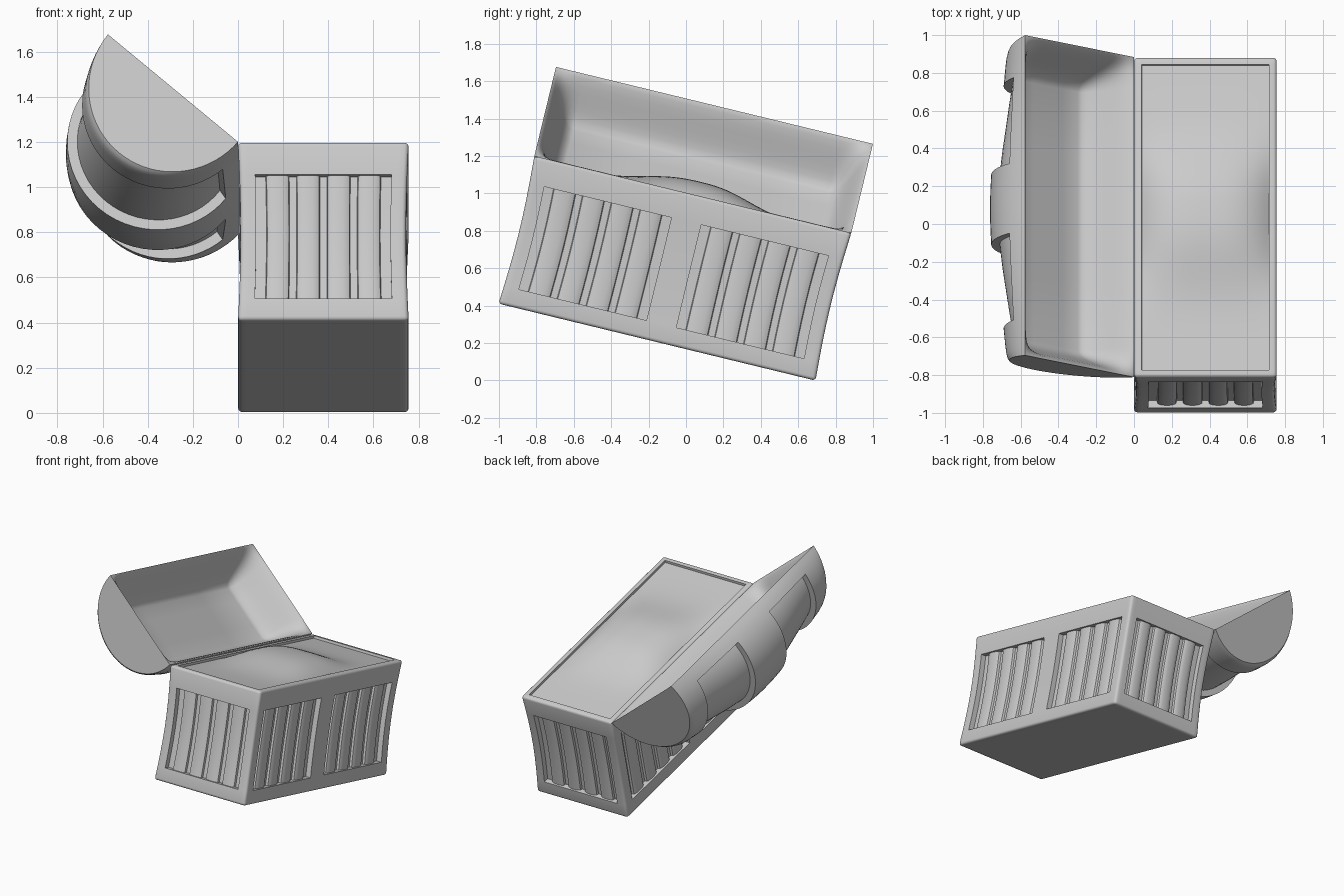
import bpy, bmesh, math
from mathutils import Matrix, Vector

if "Cube" in bpy.data.objects:
    bpy.data.objects.remove(bpy.data.objects["Cube"])

W, L, H = 0.378, 0.872, 0.8125          # half width, half length, height of the chest
PLACE = Matrix.Translation((0.378, -0.155, 0.205)) @ Matrix.Rotation(math.radians(-13.64), 4, 'X')

grey = bpy.data.materials.new("light_grey")
grey.diffuse_color = (0.6, 0.6, 0.6, 1)
grey.use_nodes = True
grey.node_tree.nodes["Principled BSDF"].inputs["Base Color"].default_value = grey.diffuse_color


def finish(name, bm, angle=35):
    bmesh.ops.recalc_face_normals(bm, faces=bm.faces)
    me = bpy.data.meshes.new(name)
    bm.to_mesh(me)
    bm.free()
    ob = bpy.data.objects.new(name, me)
    bpy.context.collection.objects.link(ob)
    me.materials.append(grey)
    ob.matrix_world = PLACE
    bpy.ops.object.select_all(action='DESELECT')
    ob.select_set(True)
    bpy.context.view_layer.objects.active = ob
    bpy.ops.object.shade_smooth_by_angle(angle=math.radians(angle))
    return ob


def waist(bm):
    """Pinch the walls slightly at mid height."""
    for v in bm.verts:
        k = math.sin(math.pi * min(max(v.co.z / H, 0), 1))
        v.co.x *= 1 - 0.012 * k / W
        v.co.y *= 1 - 0.016 * k / L


def sink(bm, test, vec):
    """Push the faces that pass the test inward as one region."""
    faces = [f for f in bm.faces if test(f)]
    new = bmesh.ops.extrude_face_region(bm, geom=faces)['geom']
    bmesh.ops.translate(bm, verts=[g for g in new if isinstance(g, bmesh.types.BMVert)], vec=vec)
    bmesh.ops.delete(bm, geom=faces, context='FACES')


# Chest body with rounded edges, recessed side panels and a recessed top
bm = bmesh.new()
bmesh.ops.create_cube(bm, size=1, matrix=Matrix.Translation((0, 0, H / 2)) @ Matrix.Diagonal((2 * W, 2 * L, H, 1)))
bmesh.ops.bevel(bm, geom=bm.edges[:], offset=0.018, segments=3, profile=0.5, affect='EDGES')
PX, Y0, Y1, Z0, Z1 = 0.307, 0.083, 0.79, 0.1, 0.665
cuts = [((s * a, 0, 0), (1, 0, 0)) for a in (PX, 0.337) for s in (-1, 1)]
cuts += [((0, s * a, 0), (0, 1, 0)) for a in (Y0, Y1, 0.832) for s in (-1, 1)]
cuts += [((0, 0, Z0 + (Z1 - Z0) * i / 6), (0, 0, 1)) for i in range(7)]
for co, no in cuts:
    bmesh.ops.bisect_plane(bm, geom=bm.verts[:] + bm.edges[:] + bm.faces[:], plane_co=co, plane_no=no)


def in_height(f):
    return Z0 < f.calc_center_median().z < Z1


for s in (-1, 1):
    for e in (-1, 1):
        sink(bm, lambda f: f.normal.x * s > 0.9 and in_height(f) and abs(f.calc_center_median().x) > W - 0.01
             and Y0 < f.calc_center_median().y * e < Y1, (-s * 0.04, 0, 0))
    sink(bm, lambda f: f.normal.y * s > 0.9 and in_height(f) and abs(f.calc_center_median().y) > L - 0.01
         and abs(f.calc_center_median().x) < PX, (0, -s * 0.04, 0))
sink(bm, lambda f: f.normal.z > 0.9 and f.calc_center_median().z > H - 0.01
     and abs(f.calc_center_median().x) < 0.337 and abs(f.calc_center_median().y) < 0.832, (0, 0, -0.05))
waist(bm)
finish("chest_body", bm)


# Rounded slats standing in the panels
def slat(bm, origin, along, out, width):
    rows = []
    for i in range(7):
        z = Z0 + (Z1 - Z0) * i / 6
        row = []
        for j in range(9):
            a = math.pi * j / 8
            p = origin + along * (-math.cos(a) * width / 2) + out * (-0.042 + 0.029 * math.sin(a) ** 0.5)
            row.append(bm.verts.new((p.x, p.y, z)))
        rows.append(row)
    for r, q in zip(rows, rows[1:]):
        for j in range(8):
            bm.faces.new((r[j], r[j + 1], q[j + 1], q[j]))


bm = bmesh.new()
X, Y = Vector((1, 0, 0)), Vector((0, 1, 0))
for s in (-1, 1):
    for i in range(4):
        slat(bm, Y * (s * L) + X * (0.138 * (i - 1.5)), X, Y * s, 0.107)
        for e in (-1, 1):
            slat(bm, X * (s * W) + Y * (e * (Y0 + Y1) / 2 + 0.16 * (i - 1.5)), Y, X * s, 0.125)
waist(bm)
finish("panel_slats", bm)

# Heaped contents
bm = bmesh.new()
bmesh.ops.create_grid(bm, x_segments=24, y_segments=48, size=1)
for v in bm.verts:
    x, y = v.co.x, v.co.y * 0.834
    bump = math.exp(-(abs(y - 0.03) / (0.33 if y > 0.03 else 0.38)) ** 2.5) * (1 - min(abs(x), 1) ** 3)
    v.co = (x * 0.338, y, H - 0.018 + 0.093 * bump)
finish("contents", bm)

# Open lid: hinge on the left top edge; U runs across the opening, N points out of the dome
U, N = Vector((-0.762, 0, 0.648)), Vector((-0.648, 0, -0.762))
CENTRE = Vector((-W, 0, H)) + U * W


def lid_point(y, u, n):
    return CENTRE + U * u + N * n + Vector((0, y, 0))


def patch(bm, stations, across, func):
    rows = [[bm.verts.new(lid_point(y, *func(y, e, a))) for a in across] for y, e in stations]
    faces = []
    for i in range(len(rows) - 1):
        for j in range(len(across) - 1):
            faces.append((bm.faces.new((rows[i][j], rows[i][j + 1], rows[i + 1][j + 1], rows[i + 1][j])), j))
    return rows, faces


def mirrored(half):
    return [(-y, e) for y, e in half] + [(y, e) for y, e in reversed(half) if y > 0]


def dome(y, e, a):
    r = W + e * max(math.sin(a), 0)
    return r * math.cos(a), r * math.sin(a)


# Outer dome swelling toward the centre strap, with two sunken panels
angles = [math.radians(5 * i) for i in range(37)]
outer = mirrored([(L, -0.008), (0.855, 0.004), (0.82, 0.014), (0.76, 0.022), (0.66, 0.036), (0.56, 0.058),
                  (0.45, 0.08), (0.33, 0.104), (0.19, 0.126), (0.1, 0.132), (0, 0.135)])
bm = bmesh.new()
rows, faces = patch(bm, outer, angles, dome)
for r in (rows[0], rows[-1]):
    bm.faces.new(r)
for s in (-1, 1):
    region = [f for f, j in faces if f.is_valid and 3 <= j < 33
              and 0.19 < s * f.calc_center_median().y < 0.66]
    new = bmesh.ops.extrude_face_region(bm, geom=region)['geom']
    for v in [g for g in new if isinstance(g, bmesh.types.BMVert)]:
        d = v.co - CENTRE
        d.y = 0
        v.co -= d.normalized() * 0.045
    bmesh.ops.delete(bm, geom=region, context='FACES')
# End faces lean inward toward the crown
for v in bm.verts:
    n = (v.co - CENTRE).dot(N)
    k = max(abs(v.co.y) - 0.76, 0) / (L - 0.76)
    v.co.y -= math.copysign(0.05 * k * n / W, v.co.y)
finish("lid_dome", bm, angle=30)


# Lid lining: a hollow with a flat floor and soft sloping walls
def slope(d, width):
    return math.sin(math.pi / 2 * min(max(d / width, 0), 1)) ** 1.5


def hollow(y, e, u):
    return u, 0.26 * slope(W - abs(u), 0.17) * slope(L - abs(y), 0.17)


steps = [0, 0.008, 0.02, 0.04, 0.06, 0.08, 0.1, 0.12, 0.145, 0.17]
across = [W - d for d in steps]
across = across + [0.1, 0, -0.1] + [-u for u in reversed(across)]
bm = bmesh.new()
patch(bm, mirrored([(L - d, 0) for d in steps] + [(0.35, 0), (0, 0)]), across, hollow)
finish("lid_lining", bm, angle=50)
